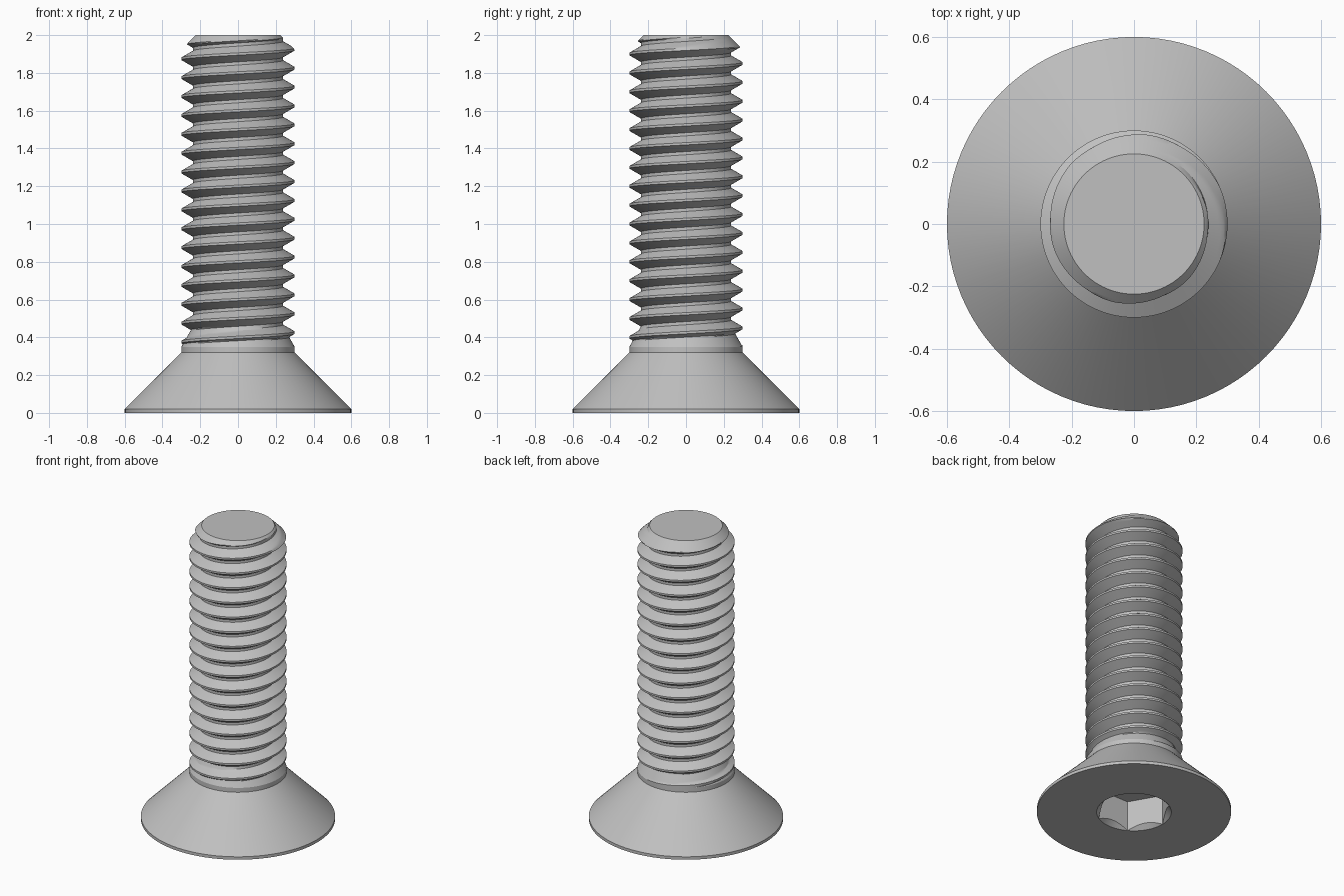
import bpy, bmesh, math

old = bpy.data.objects.get("Cube")
if old:
    bpy.data.objects.remove(old, do_unlink=True)

PITCH, MAJOR, DEPTH = 0.1, 0.3, 0.0613
CREST = PITCH / 16              # half width of the crest flat
NECK_Z, TOP_Z, TIP_R = 0.35, 2.0, 0.225
COLS = 96

steel = bpy.data.materials.new("steel_grey")
steel.use_nodes = True
colour = (0.53, 0.53, 0.53, 1)
steel.diffuse_color = colour
steel.node_tree.nodes["Principled BSDF"].inputs["Base Color"].default_value = colour


def make_object(name, bm):
    bmesh.ops.recalc_face_normals(bm, faces=bm.faces)
    mesh = bpy.data.meshes.new(name)
    bm.to_mesh(mesh)
    bm.free()
    obj = bpy.data.objects.new(name, mesh)
    bpy.context.collection.objects.link(obj)
    mesh.materials.append(steel)
    return obj


def activate(obj):
    bpy.ops.object.select_all(action='DESELECT')
    obj.select_set(True)
    bpy.context.view_layer.objects.active = obj


def lathe(name, profile, sides, closed=True):
    """Solid of revolution from (radius, height) pairs, capped at both ends."""
    bm = bmesh.new()
    rings = [[bm.verts.new((r * math.cos(math.tau * i / sides),
                            r * math.sin(math.tau * i / sides), z))
              for i in range(sides)] for r, z in profile]
    for a, b in zip(rings, rings[1:]):
        for i in range(sides):
            j = (i + 1) % sides
            bm.faces.new((a[i], a[j], b[j], b[i]))
    bm.faces.new(rings[0])
    bm.faces.new(rings[-1])
    return make_object(name, bm)


# Countersunk head with its short plain neck
head = lathe("countersunk_head",
             [(0.6, 0), (0.6, 0.02), (MAJOR, 0.32), (MAJOR, NECK_Z)], COLS)

# Hex socket with a conical lead-in
hex_r = 0.231
cutters = [lathe("socket_cutter", [(hex_r, -0.1), (hex_r, 0.205)], 6),
           lathe("lead_in_cutter", [(hex_r + 0.05, -0.05), (0.05, hex_r - 0.05)], COLS)]
for cutter in cutters:
    cutter.hide_render = True
    cut = head.modifiers.new("socket", 'BOOLEAN')
    cut.operation, cut.solver, cut.object = 'DIFFERENCE', 'EXACT', cutter
    activate(head)
    bpy.ops.object.modifier_apply(modifier=cut.name)
    bpy.data.objects.remove(cutter, do_unlink=True)


# Threaded shank: rows follow the helix, trimmed by the neck and tip cones
def shank_radius(z, crest_z):
    d = abs(((z - crest_z) / PITCH + 0.5) % 1 - 0.5) * PITCH
    thread = MAJOR - min(max((d - CREST) * math.sqrt(3), 0), DEPTH)
    neck = MAJOR - 0.57 * (z - NECK_Z)
    return min(max(thread, neck), TIP_R + TOP_Z - z)


STEPS = 6
flank = [CREST + DEPTH / math.sqrt(3) * i / STEPS for i in range(STEPS + 1)]
offsets = flank + [PITCH - f for f in reversed(flank)]

bm = bmesh.new()
columns = []
for i in range(COLS + 1):
    t = math.tau * i / COLS
    column = []
    for turn in range(1, 21):
        crest_z = PITCH * (turn + 0.25 + i / COLS)
        for off in offsets:
            z = min(max(crest_z + off, NECK_Z), TOP_Z)
            r = shank_radius(z, crest_z)
            column.append(bm.verts.new((r * math.cos(t), r * math.sin(t), z)))
    columns.append(column)
for a, b in zip(columns, columns[1:]):
    for k in range(len(a) - 1):
        bm.faces.new((a[k], b[k], b[k + 1], a[k + 1]))
bmesh.ops.remove_doubles(bm, verts=bm.verts, dist=1e-5)

# Flat tip
bm.verts.ensure_lookup_table()
rim = [v for v in bm.verts if v.co.z > TOP_Z - 1e-5]
rim.sort(key=lambda v: math.atan2(v.co.y, v.co.x))
bm.faces.new(rim)
shank = make_object("threaded_shank", bm)

for obj in (head, shank):
    activate(obj)
    bpy.ops.object.shade_smooth_by_angle(angle=math.radians(25))
